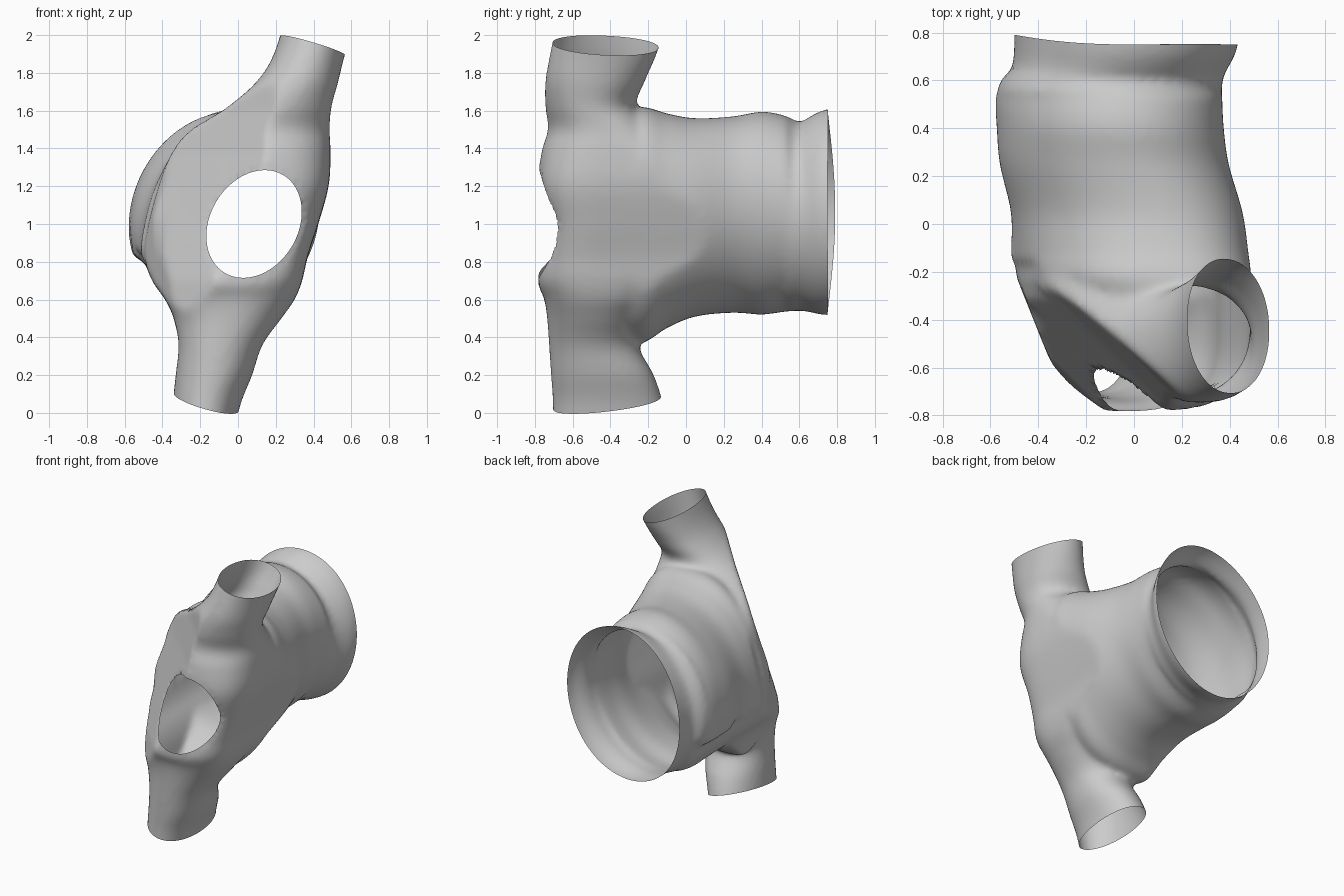
import bpy, bmesh, math
from mathutils import Vector

if "Cube" in bpy.data.objects:
    bpy.data.objects.remove(bpy.data.objects["Cube"])

SEG = 72


def spline(rows, steps=6):
    """Catmull-Rom interpolation through table rows."""
    out = []
    for i in range(len(rows) - 1):
        p0, p1 = rows[max(i - 1, 0)], rows[i]
        p2, p3 = rows[i + 1], rows[min(i + 2, len(rows) - 1)]
        for s in range(steps):
            t = s / steps
            out.append([0.5 * (2 * b + (c - a) * t + (2 * a - 5 * b + 4 * c - d) * t * t
                               + (3 * b - a - 3 * c + d) * t ** 3)
                        for a, b, c, d in zip(p0, p1, p2, p3)])
    out.append(list(rows[-1]))
    return out


def lookup(rows, s):
    """Linear interpolation of table rows keyed by their first column."""
    s = min(max(s, rows[0][0]), rows[-1][0])
    for a, b in zip(rows, rows[1:]):
        if s <= b[0]:
            t = (s - a[0]) / (b[0] - a[0])
            return [p + (q - p) * t for p, q in zip(a, b)]


def loft(bm, rows, place):
    """Closed loft; each row = station, min/max of u, min/max of v, squareness."""
    rings = []
    for st, u0, u1, v0, v1, power in spline(rows):
        ring = []
        for k in range(SEG):
            a = 2 * math.pi * k / SEG
            c, s = math.cos(a), math.sin(a)
            du = math.copysign(abs(c) ** (2 / power), c) * (u1 - u0) / 2
            dv = math.copysign(abs(s) ** (2 / power), s) * (v1 - v0) / 2
            ring.append(bm.verts.new(place(st, (u0 + u1) / 2 + du, (v0 + v1) / 2 + dv)))
        rings.append(ring)
    for a, b in zip(rings, rings[1:]):
        for k in range(SEG):
            n = (k + 1) % SEG
            bm.faces.new((a[k], a[n], b[n], b[k]))
    bm.faces.new(rings[0])
    bm.faces.new(rings[-1])


# Upright channel with lower and upper pipes: z, x range, y range, squareness
channel = [
    (-.15, -.35, -.035, -.705, -.07, 2.1), (.05, -.345, .015, -.705, -.12, 2.1),
    (.20, -.33, .075, -.715, -.17, 2.1), (.36, -.315, .13, -.725, -.25, 2.1),
    (.50, -.34, .23, -.735, -.20, 2.2), (.60, -.385, .30, -.75, -.12, 2.5),
    (.70, -.455, .34, -.785, -.03, 2.8), (.83, -.495, .37, -.755, .05, 3.6),
    (1.0, -.475, .425, -.735, .10, 4), (1.2, -.42, .48, -.78, .10, 3.4),
    (1.38, -.36, .49, -.77, 0, 2.7), (1.50, -.27, .485, -.735, -.13, 2.3),
    (1.62, -.06, .495, -.745, -.26, 2.1), (1.75, .095, .53, -.745, -.22, 2.1),
    (1.90, .19, .567, -.72, -.155, 2.1), (2.15, .265, .64, -.67, -.07, 2.1)]

# Wide pipe running to the back with a flared rim: y, x range, z range, squareness
wide = [
    (-.58, -.2, .36, .55, 1.45, 2), (-.42, -.34, .43, .42, 1.57, 2.3),
    (-.24, -.47, .465, .37, 1.62, 2.5), (-.10, -.485, .46, .45, 1.585, 2.3),
    (.05, -.50, .445, .51, 1.56, 2.1), (.25, -.555, .39, .53, 1.57, 2),
    (.40, -.57, .37, .52, 1.595, 2), (.52, -.575, .365, .535, 1.575, 2),
    (.60, -.555, .37, .54, 1.54, 2), (.65, -.51, .39, .535, 1.565, 2),
    (.72, -.50, .425, .52, 1.60, 2), (.85, -.50, .45, .515, 1.63, 2)]

# How far the left front flank reaches diagonally at each height
flank = [(.3, 1.0), (.5, .95), (.7, .91), (.98, .79), (1.36, .63), (1.6, .55), (1.75, .52)]
outline = spline(channel)


def trim(x, y, z):
    """Slope the left front flank."""
    if y < -.2:
        x = max(x, -.50 + .4 * (-.2 - y))
    excess = max(0, -x - y - lookup(flank, z)[1])
    return x + excess / 2, y + excess / 2, z


def place_channel(z, x, y):
    return trim(x, y, z)


def place_wide(y, x, z):
    lean = .06 if y > .55 else .12 + .13 * min(1, max(0, (.4 - y) / .7))
    x += lean * (z - 1.05)
    left, right = lookup(outline, z)[1:3]
    if z < .83 or (y < -.15 and z < 1.6):
        x = max(x, left)
    if y < .55:
        x = min(x, right)
    return trim(x, y, z)


bm = bmesh.new()
loft(bm, channel, place_channel)
loft(bm, wide, place_wide)
bmesh.ops.recalc_face_normals(bm, faces=bm.faces)

# Fuse the two lofts into one skin
mesh = bpy.data.meshes.new("loft_source")
bm.to_mesh(mesh)
bm.free()
shell = bpy.data.objects.new("branched_pipe_shell", mesh)
bpy.context.collection.objects.link(shell)
fuse = shell.modifiers.new("fuse", 'REMESH')
fuse.mode = 'VOXEL'
fuse.voxel_size = 0.018
soften = shell.modifiers.new("soften", 'SMOOTH')
soften.factor = 0.5
soften.iterations = 10
fused = bpy.data.meshes.new_from_object(
    shell.evaluated_get(bpy.context.evaluated_depsgraph_get()))
shell.modifiers.clear()

bm = bmesh.new()
bm.from_mesh(fused)

# Trim the three pipe ends open
for point, normal in (((-.17, -.42, .055), (-.28, .13, -1)),
                      ((.395, -.42, 1.945), (.3, .06, 1)),
                      ((0, .75, 1), (0, 1, 0))):
    bmesh.ops.bisect_plane(bm, geom=bm.verts[:] + bm.edges[:] + bm.faces[:], dist=1e-5,
                           plane_co=Vector(point), plane_no=Vector(normal).normalized(),
                           clear_outer=True)

# Bow the back rim outward on its left side
for v in bm.verts:
    if v.co.y > .65:
        bow = max(0, 1 - ((v.co.z - 1.07) / .54) ** 2) * max(0, .4 - v.co.x) / .9
        v.co.y += (v.co.y - .65) / .1 * .04 * bow


# Front opening: slanted oval
def oval(co):
    return (co.x - .085 - .2 * (co.z - 1)) / .246, (co.z - 1) / .285


hole = [v for v in bm.verts if v.co.y < -.35 and math.hypot(*oval(v.co)) < 1]
bmesh.ops.delete(bm, geom=hole, context='VERTS')
for v in bm.verts:
    if v.is_boundary and v.co.y < -.35 and .5 < v.co.z < 1.5:
        u, w = oval(v.co)
        r = math.hypot(u, w)
        v.co.z = 1 + .285 * w / r
        v.co.x = .085 + .2 * (v.co.z - 1) + .246 * u / r

for f in bm.faces:
    f.smooth = True
bm.to_mesh(fused)
bm.free()
shell.data = fused
fused.name = "branched_pipe_shell"
bpy.data.meshes.remove(mesh)
